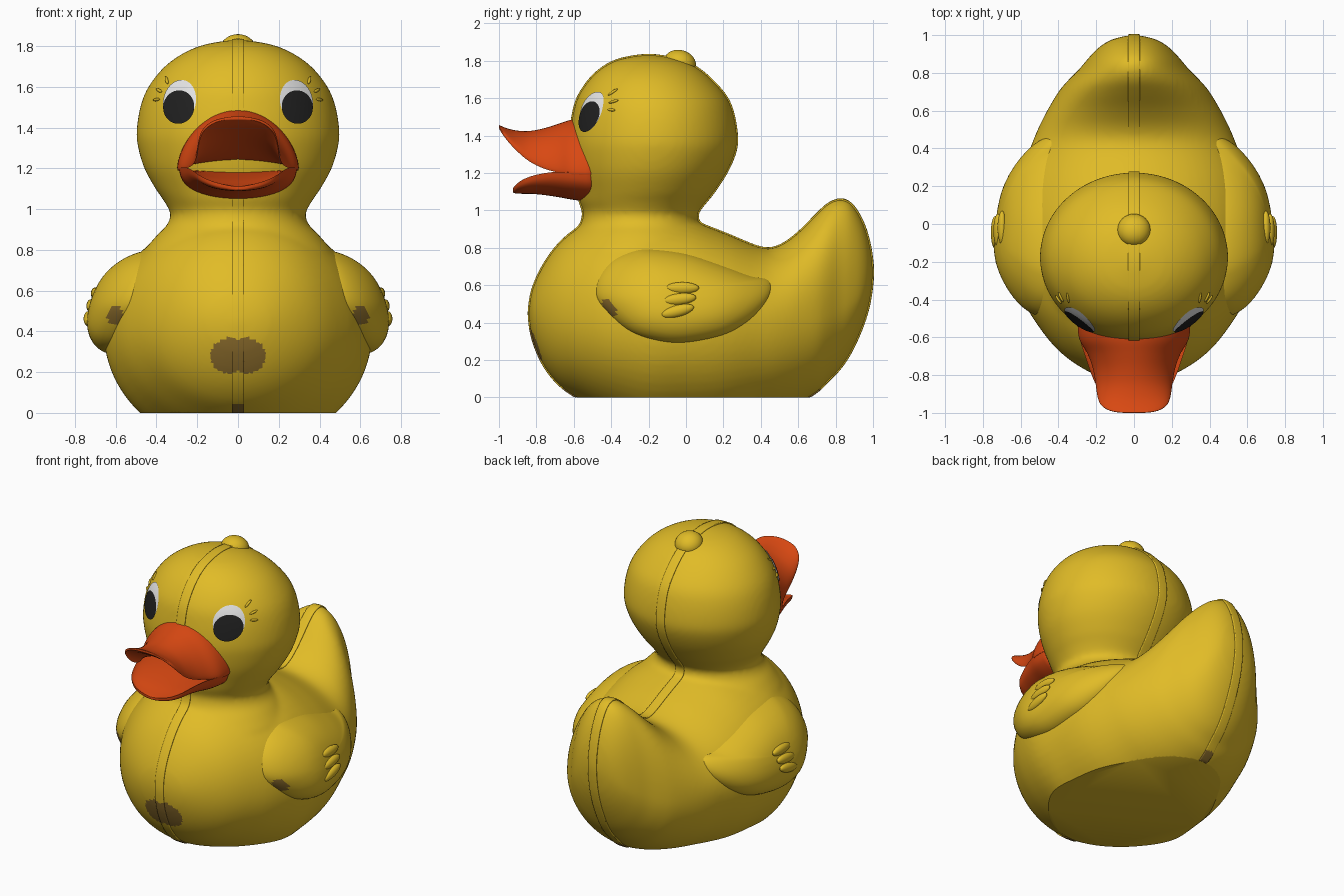
import bpy, bmesh, math
from mathutils import Vector, Matrix

if "Cube" in bpy.data.objects:
    bpy.data.objects.remove(bpy.data.objects["Cube"])


def material(name, rgb):
    m = bpy.data.materials.new(name)
    m.diffuse_color = (*rgb, 1)
    m.use_nodes = True
    m.node_tree.nodes["Principled BSDF"].inputs["Base Color"].default_value = m.diffuse_color
    return m


YELLOW = material("duck yellow", (0.75, 0.50, 0.02))
ORANGE = material("bill orange", (0.69, 0.065, 0.006))
BROWN = material("worn brown", (0.26, 0.15, 0.025))
WHITE = material("eye white", (0.80, 0.80, 0.80))
BLACK = material("pupil black", (0.015, 0.015, 0.015))


def smooth_rows(rows, n, closed=False):
    """Catmull-Rom interpolation of rows of numbers."""
    out, k = [], len(rows)
    at = (lambda i: rows[i % k]) if closed else (lambda i: rows[max(0, min(k - 1, i))])
    for i in range(k if closed else k - 1):
        for j in range(n):
            t = j / n
            out.append([0.5 * (2 * b + (c - a) * t + (2 * a - 5 * b + 4 * c - d) * t * t
                               + (3 * b - a - 3 * c + d) * t ** 3)
                        for a, b, c, d in zip(at(i - 1), at(i), at(i + 1), at(i + 2))])
    return out if closed else out + [list(rows[-1])]


def lookup(rows, v):
    """Linear interpolation of a row by its first number."""
    for a, b in zip(rows, rows[1:]):
        if a[0] <= v <= b[0]:
            t = (v - a[0]) / max(1e-6, b[0] - a[0])
            return [p + (q - p) * t for p, q in zip(a, b)]
    return rows[0] if v < rows[0][0] else rows[-1]


def loft(bm, rings, cap_start=True, cap_end=True):
    vs = [[bm.verts.new(p) for p in r] for r in rings]
    n = len(vs[0])
    for a, b in zip(vs, vs[1:]):
        for i in range(n):
            bm.faces.new((a[i], a[(i + 1) % n], b[(i + 1) % n], b[i]))
    if cap_start:
        bm.faces.new(vs[0][::-1])
    if cap_end:
        bm.faces.new(vs[-1])


def finish(name, bm, mats, angle=40, fix=True):
    if fix:
        bmesh.ops.recalc_face_normals(bm, faces=bm.faces)
    me = bpy.data.meshes.new(name)
    bm.to_mesh(me)
    bm.free()
    for m in mats:
        me.materials.append(m)
    ob = bpy.data.objects.new(name, me)
    bpy.context.collection.objects.link(ob)
    bpy.ops.object.select_all(action='DESELECT')
    ob.select_set(True)
    bpy.context.view_layer.objects.active = ob
    bpy.ops.object.shade_smooth_by_angle(angle=math.radians(angle))
    return ob


# Body and tail stations: y, top, bottom, half width, height of widest point
BODY = smooth_rows([
    (-.84, .47, .43, .03, .45), (-.82, .58, .31, .15, .45), (-.76, .71, .17, .28, .44),
    (-.67, .83, .06, .40, .43), (-.55, .92, -.02, .50, .42), (-.4, .96, -.10, .59, .41),
    (-.2, .97, -.18, .655, .40), (0, .95, -.18, .65, .40), (.2, .88, -.16, .62, .40),
    (.4, .80, -.10, .55, .40), (.5, .81, -.07, .51, .40), (.6, .88, -.03, .46, .41),
    (.7, .98, .03, .40, .42), (.76, 1.035, .09, .35, .44), (.82, 1.06, .15, .29, .47),
    (.88, 1.04, .24, .24, .51), (.94, .95, .37, .18, .57), (.98, .83, .50, .11, .64),
    (1.0, .70, .64, .02, .67)], 4)
# Head and neck rings: z, x radius, y radius, y centre
HEAD = smooth_rows([
    (.80, .46, .42, -.24), (.87, .40, .36, -.245), (.92, .35, .32, -.245),
    (.97, .33, .305, -.245), (1.0, .34, .31, -.24), (1.05, .37, .34, -.23),
    (1.1, .405, .365, -.215), (1.2, .46, .41, -.195), (1.3, .49, .44, -.18),
    (1.38, .498, .448, -.175), (1.5, .48, .432, -.175), (1.6, .44, .40, -.18),
    (1.7, .36, .325, -.19), (1.77, .26, .24, -.195), (1.81, .155, .145, -.2),
    (1.83, .03, .03, -.2)], 4)
TURN = [2 * math.pi * i / 64 for i in range(64)]

bm = bmesh.new()
loft(bm, [[(w * math.cos(a), y, c + (t - c if math.sin(a) > 0 else c - b) * math.sin(a))
           for a in TURN] for y, t, b, w, c in BODY])
loft(bm, [[(rx * math.cos(a), cy + ry * math.sin(a), z) for a in TURN]
          for z, rx, ry, cy in HEAD])
rough = finish("rough_body", bm, [YELLOW])
rm = rough.modifiers.new("fuse", 'REMESH')
rm.mode, rm.voxel_size = 'VOXEL', 0.016
sm = rough.modifiers.new("soften", 'SMOOTH')
sm.factor, sm.iterations = 0.5, 10
fused = bpy.data.meshes.new_from_object(rough.evaluated_get(bpy.context.evaluated_depsgraph_get()))
bpy.data.objects.remove(rough)


def cut(bm, co, no):
    bmesh.ops.bisect_plane(bm, geom=bm.verts[:] + bm.edges[:] + bm.faces[:],
                           plane_co=co, plane_no=no, clear_outer=True)


def worn(c):
    return c.y < 0 and math.hypot(abs(c.x) - .045, c.z - .28) < .088


# Fused body with a flat base and a worn patch on the chest
bm = bmesh.new()
bm.from_mesh(fused)
cut(bm, (0, 0, 0), (0, 0, -1))
for f in bm.faces:
    f.material_index = int(worn(f.calc_center_median()))
strip = bm.copy()
bmesh.ops.holes_fill(bm, edges=[e for e in bm.edges if e.is_boundary], sides=0)
finish("body_and_head", bm, [YELLOW, BROWN])

# Raised mould seam round the middle
cut(strip, (.03, 0, 0), (1, 0, 0))
cut(strip, (-.03, 0, 0), (-1, 0, 0))
strip.normal_update()
for v, n in [(v, v.normal.copy()) for v in strip.verts]:
    v.co += n * .007
    v.co.z = max(v.co.z, 0)
for f in strip.faces:
    c = f.calc_center_median()
    f.material_index = int(worn(c) or c.z < .045)
seam = finish("mould_seam", strip, [YELLOW, BROWN], fix=False)
so = seam.modifiers.new("thickness", 'SOLIDIFY')
so.thickness, so.offset = .012, -1

# Crest bump on the head
bm = bmesh.new()
bmesh.ops.create_uvsphere(bm, u_segments=32, v_segments=16, radius=1, matrix=Matrix.Translation(
    (0, -.033, 1.785)) @ Matrix.Rotation(-.3, 4, 'X') @ Matrix.Diagonal((.088, .088, .072, 1)))
finish("crest", bm, [YELLOW])


# Bill halves, stations: y, half width, edge height, upper and lower centre height
def bill(name, rows, power):
    arc = [math.pi * (i / 16 - .5) for i in range(17)]
    rings = []
    for y, w, e, top, low in smooth_rows(rows, 3):
        r = [(w * math.sin(t), y, e + (top - e) * max(0, math.cos(t)) ** power) for t in arc]
        g = .018 * min(1, w / .2)
        r += [(w * .985 * math.sin(t), y, e - g + (low - e + g) * max(0, math.cos(t)))
              for t in reversed(arc)]
        rings.append(r)
    bm = bmesh.new()
    loft(bm, rings)
    ob = finish(name, bm, [ORANGE], 60)
    ob.modifiers.new("round", 'SUBSURF').levels = 1


bill("upper_bill", [
    (-.48, .30, 1.20, 1.50, 1.24), (-.60, .295, 1.205, 1.49, 1.24), (-.68, .25, 1.215, 1.465, 1.27),
    (-.76, .22, 1.235, 1.44, 1.31), (-.84, .205, 1.275, 1.425, 1.35), (-.91, .195, 1.335, 1.428, 1.385),
    (-.96, .175, 1.39, 1.44, 1.41), (-.99, .125, 1.43, 1.452, 1.432),
    (-1.0, .06, 1.445, 1.456, 1.44)], 1.25)
bill("lower_bill", [
    (-.48, .29, 1.195, 1.19, 1.04), (-.60, .29, 1.205, 1.18, 1.055), (-.70, .26, 1.21, 1.165, 1.073),
    (-.80, .225, 1.195, 1.145, 1.086), (-.87, .19, 1.17, 1.125, 1.088), (-.91, .13, 1.14, 1.115, 1.09),
    (-.925, .06, 1.12, 1.11, 1.095)], 1)


def body_x(y, z):
    _, t, b, w, c = lookup(BODY, y)
    k = (z - c) / (t - c if z > c else c - b)
    return w * math.sqrt(max(0, 1 - k * k))


def head_point(x, z, lift):
    _, rx, ry, cy = lookup(HEAD, z)
    k = 1 + lift
    return Vector((x, cy - ry * k * math.sqrt(max(0, 1 - (x / rx / k) ** 2)), z))


# Wing outline in y, z
WING = smooth_rows([
    (-.47, .64), (-.4, .73), (-.3, .78), (-.2, .795), (0, .77), (.2, .705), (.35, .65), (.445, .63),
    (.46, .57), (.42, .49), (.33, .40), (.2, .33), (0, .29), (-.15, .30), (-.3, .35), (-.42, .45),
    (-.485, .54)], 5, True)
CY, CZ = -.04, .55


def wing_x(y, z, s):
    return body_x(y, z) - .03 + .118 * math.sqrt(max(0, 1 - s ** 3.5))


for side, label in ((1, "right"), (-1, "left")):
    # Wing shell that follows the body, with a small worn spot
    bm = bmesh.new()
    rings = []
    for s in (1, .99, .97, .94, .9, .85, .8, .72, .64, .56, .48, .4, .3, .2, .1, .02):
        pts = [(CY + s * (y - CY), CZ + s * (z - CZ)) for y, z in WING]
        rings.append([(side * wing_x(y, z, s), y, z) for y, z in pts])
    loft(bm, rings, cap_start=False)
    for f in bm.faces:
        c = f.calc_center_median()
        d = math.hypot((c.y + .415 + (c.z - .48) * .3) / .034, (c.z - .48) / .052)
        f.material_index = int(d < 1)
    if (sum((f.normal.x * side for f in bm.faces), 0)) < 0:
        bmesh.ops.reverse_faces(bm, faces=bm.faces)
    finish(label + "_wing", bm, [YELLOW, BROWN], 50)

    # Three feather ridges on the wing
    bm = bmesh.new()
    for y, z, tilt in ((-.02, .585, 0), (-.035, .525, .12), (-.045, .462, .25)):
        bmesh.ops.create_uvsphere(bm, u_segments=24, v_segments=12, radius=1,
                                  matrix=Matrix.Translation((side * (wing_x(y, z, .15) - .004), y, z))
                                  @ Matrix.Rotation(tilt, 4, 'X')
                                  @ Matrix.Diagonal((.024, .09, .031, 1)))
    finish(label + "_wing_feathers", bm, [YELLOW])

    # Eye plates moulded to the head
    for part, mat, cx, cz, rx, rz, lift in (("eye_white", WHITE, .287, 1.528, .080, .107, .012),
                                            ("pupil", BLACK, .291, 1.501, .076, .082, .020)):
        bm = bmesh.new()
        rings = []
        for s in (1, .8, .6, .4, .2, .02):
            ring = []
            for a in TURN:
                u, v = s * rx * math.cos(a), s * rz * math.sin(a)
                ring.append(head_point(cx + u * .98 - v * .2, cz + v * .98 + u * .2, lift))
            rings.append([(side * p.x, p.y, p.z) for p in ring])
        loft(bm, rings, cap_start=False)
        if sum(f.normal.y for f in bm.faces) > 0 or bm.faces[:][-1].normal.y > 0:
            bmesh.ops.reverse_faces(bm, faces=bm.faces)
        bm.normal_update()
        if bm.faces[:][-1].normal.y > 0:
            bmesh.ops.reverse_faces(bm, faces=bm.faces)
        finish(label + "_" + part, bm, [mat], fix=False)

    # Three small moulded lashes
    bm = bmesh.new()
    for x0, z0, x1, z1 in ((.345, 1.615, .355, 1.65), (.375, 1.575, .40, 1.59), (.385, 1.54, .415, 1.535)):
        a, b = head_point(x0, z0, .005), head_point(x1, z1, .005)
        d, m = b - a, (a + b) / 2
        d.x, m.x = d.x * side, m.x * side
        bmesh.ops.create_uvsphere(bm, u_segments=12, v_segments=8, radius=1,
                                  matrix=Matrix.Translation(m) @ d.to_track_quat('Z', 'Y').to_matrix().to_4x4()
                                  @ Matrix.Diagonal((.008, .008, d.length / 2, 1)))
    finish(label + "_lashes", bm, [YELLOW])
